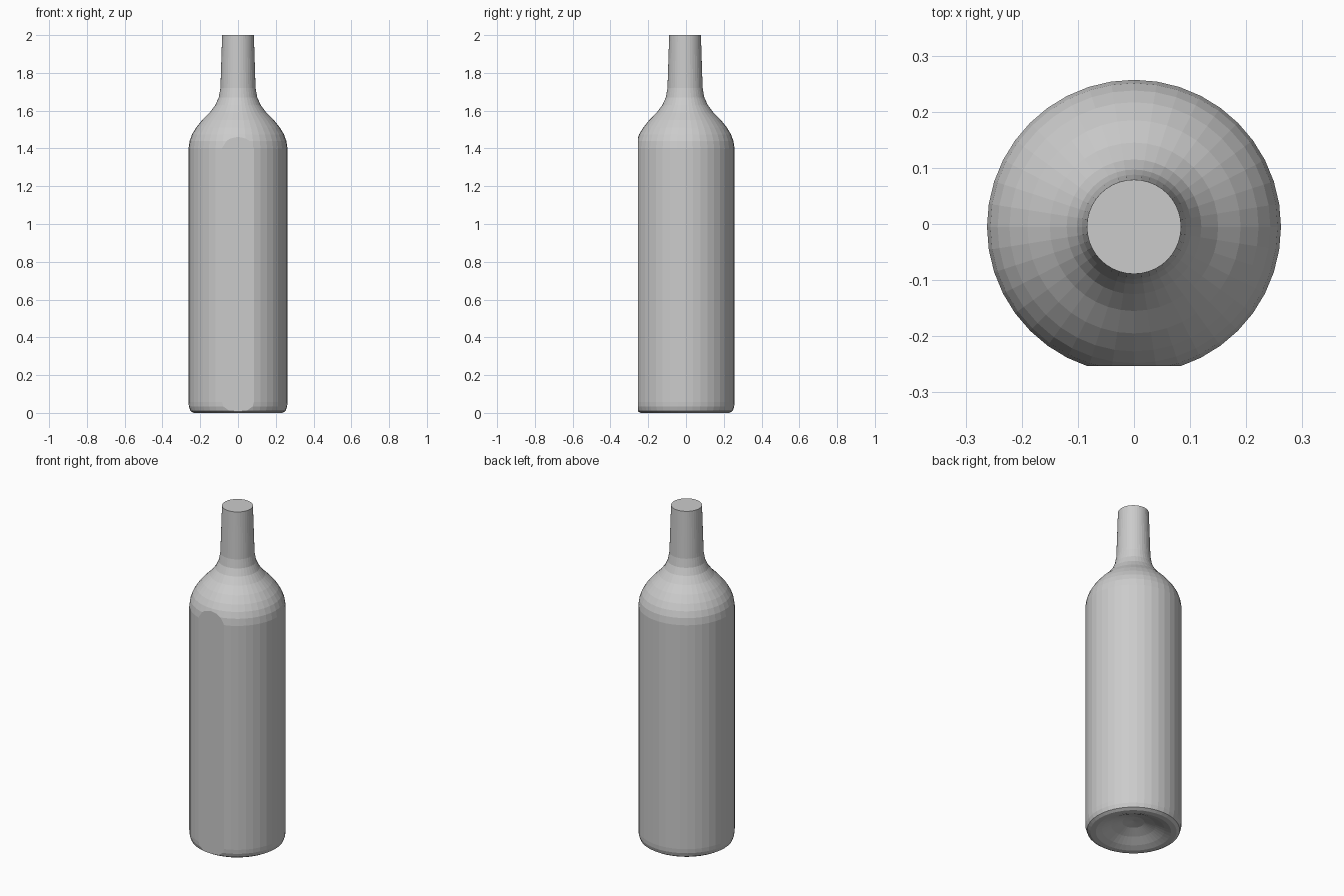
import bpy
import bmesh
import math
from mathutils import Vector

cube = bpy.data.objects.get("Cube")
if cube:
    bpy.data.objects.remove(cube, do_unlink=True)

SIDES = 40
AXIS_Y = -0.005    # bottle axis, shifted by the flattened front
FLAT_Y = -0.253    # plane of the flattened front

# Grey glass
glass = bpy.data.materials.new("plain_grey")
grey = (0.6, 0.6, 0.6, 1.0)
glass.use_nodes = True
glass.diffuse_color = grey
glass.node_tree.nodes["Principled BSDF"].inputs["Base Color"].default_value = grey

# Half section as (radius, height): hollow base, body, shoulder, neck, closed top
profile = [
    (0, 0.07), (0.06, 0.062), (0.12, 0.04), (0.17, 0.015), (0.205, 0.002),
    (0.235, 0.002), (0.252, 0.012), (0.26, 0.035), (0.262, 0.06),
    (0.262, 1.40), (0.256, 1.44), (0.243, 1.475), (0.222, 1.51),
    (0.19, 1.55), (0.15, 1.59), (0.12, 1.63), (0.102, 1.67),
    (0.093, 1.72), (0.084, 2.0), (0, 2.0),
]

bm = bmesh.new()
points = [bm.verts.new((r, AXIS_Y, z)) for r, z in profile]
edges = [bm.edges.new(pair) for pair in zip(points, points[1:])]
bmesh.ops.spin(bm, geom=points + edges, cent=(0, AXIS_Y, 0), axis=(0, 0, 1),
               angle=math.tau, steps=SIDES, use_merge=False)
bmesh.ops.remove_doubles(bm, verts=bm.verts[:], dist=0.0005)

# Flattened strip along the front
cut = bmesh.ops.bisect_plane(
    bm, geom=bm.verts[:] + bm.edges[:] + bm.faces[:],
    plane_co=Vector((0, FLAT_Y, 0)), plane_no=Vector((0, -1, 0)),
    clear_outer=True)
rim = [e for e in cut["geom_cut"] if isinstance(e, bmesh.types.BMEdge)]
bmesh.ops.edgeloop_fill(bm, edges=rim)
bmesh.ops.recalc_face_normals(bm, faces=bm.faces[:])

# Stand the base ring on the ground
low = min(v.co.z for v in bm.verts)
for v in bm.verts:
    if v.co.z < 0.1:
        v.co.z -= low

mesh = bpy.data.meshes.new("bottle")
bm.to_mesh(mesh)
bm.free()
mesh.materials.append(glass)
bottle = bpy.data.objects.new("bottle", mesh)
bpy.context.collection.objects.link(bottle)
